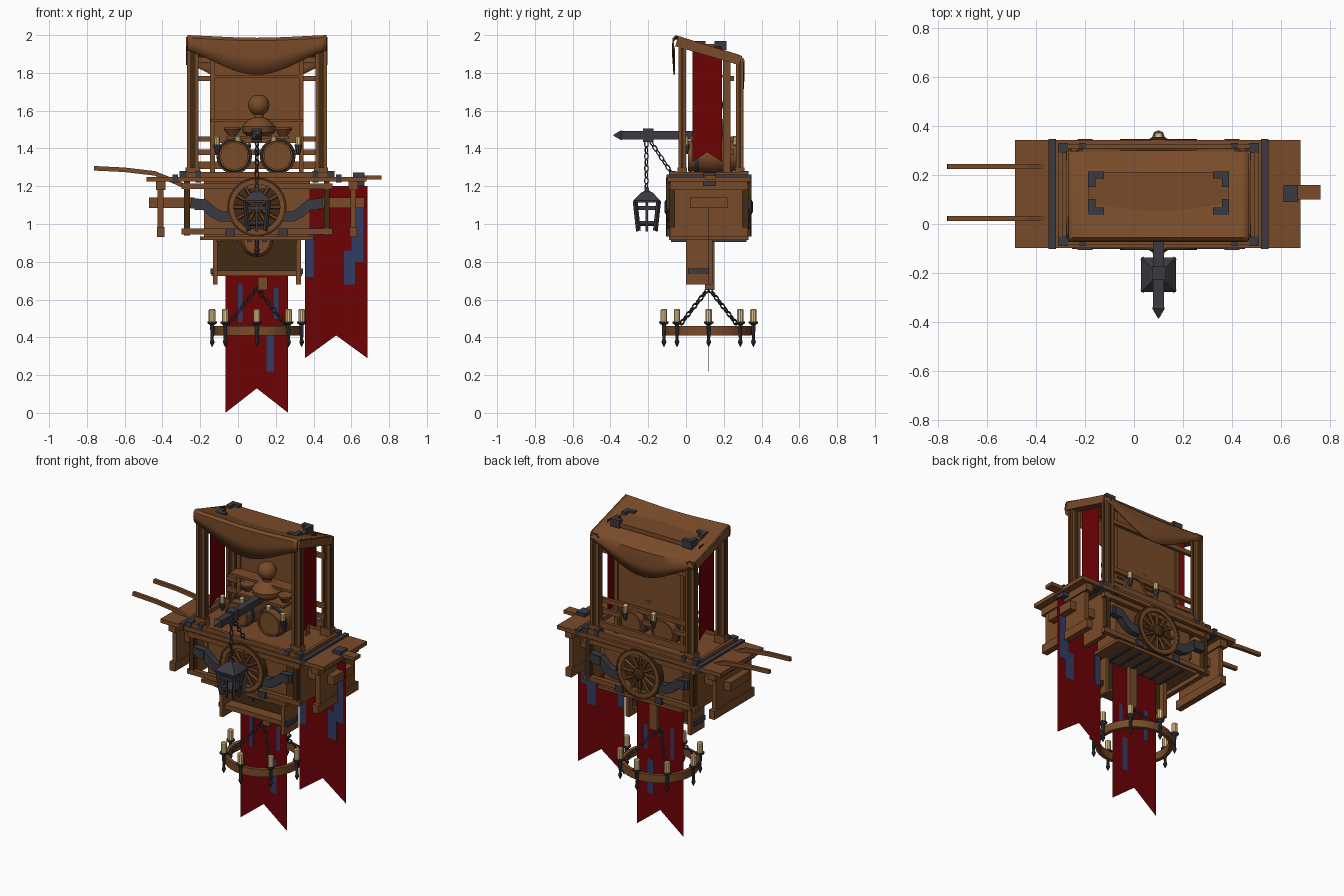
import bpy, bmesh, math
from mathutils import Vector, Matrix

if bpy.data.objects.get("Cube"):
    bpy.data.objects.remove(bpy.data.objects["Cube"])

def material(name, r, g, b):
    m = bpy.data.materials.new(name)
    m.use_nodes = True
    m.diffuse_color = (r, g, b, 1)
    m.node_tree.nodes["Principled BSDF"].inputs["Base Color"].default_value = (r, g, b, 1)
    return m

WOOD = material("brown wood", 0.19, 0.07, 0.022)
DARK = material("dark wood", 0.055, 0.023, 0.006)
IRON = material("dark iron", 0.042, 0.042, 0.052)
RED = material("red cloth", 0.15, 0.0005, 0.0015)
BLUE = material("blue cloth", 0.03, 0.045, 0.13)
WAX = material("cream wax", 0.8, 0.59, 0.27)
CX, CY = 0.1, 0.12
X, Y, Z = Vector((1, 0, 0)), Vector((0, 1, 0)), Vector((0, 0, 1))

def finish(name, mat, bm, smooth=False):
    me = bpy.data.meshes.new(name)
    bmesh.ops.recalc_face_normals(bm, faces=bm.faces)
    for f in bm.faces:
        f.smooth = smooth
    bm.to_mesh(me)
    bm.free()
    if smooth:
        me.set_sharp_from_angle(angle=math.radians(35))
    me.materials.append(mat)
    ob = bpy.data.objects.new(name, me)
    bpy.context.collection.objects.link(ob)
    return ob

def box(name, mat, x, y, z):
    """Box from three (low, high) ranges."""
    bm = bmesh.new()
    bmesh.ops.create_cube(bm, size=1)
    for v in bm.verts:
        v.co = [a[0] + (c + 0.5) * (a[1] - a[0]) for a, c in zip((x, y, z), v.co)]
    return finish(name, mat, bm)

def mid(c, w):
    return (c - w / 2, c + w / 2)

def beam(name, mat, points, wide, tall):
    """Rectangular bar swept through points."""
    bm = bmesh.new()
    pts = [Vector(p) for p in points]
    rings = []
    for i, p in enumerate(pts):
        d = (pts[min(i + 1, len(pts) - 1)] - pts[max(i - 1, 0)]).normalized()
        side = d.cross(Z).normalized()
        up = side.cross(d)
        rings.append([bm.verts.new(p + side * a * wide / 2 + up * b * tall / 2)
                      for a, b in ((-1, -1), (1, -1), (1, 1), (-1, 1))])
    for a, b in zip(rings, rings[1:]):
        for k in range(4):
            bm.faces.new((a[k], a[k - 1], b[k - 1], b[k]))
    bm.faces.new(rings[0])
    bm.faces.new(rings[-1])
    return finish(name, mat, bm)

def lathe(name, mat, centre, profile, axis=Z, n=16, closed=False, turn=0):
    """Revolve (radius, height) pairs around an axis."""
    bm = bmesh.new()
    rot = Z.rotation_difference(axis).to_matrix()
    rings = [[bm.verts.new(Vector(centre) + rot @ Vector((
        r * math.cos(turn + math.tau * k / n), r * math.sin(turn + math.tau * k / n), h)))
        for k in range(n)] for r, h in profile]
    pairs = list(zip(rings, rings[1:])) + ([(rings[-1], rings[0])] if closed else [])
    for a, b in pairs:
        for k in range(n):
            bm.faces.new((a[k - 1], a[k], b[k], b[k - 1]))
    if not closed:
        bm.faces.new(rings[0])
        bm.faces.new(rings[-1])
    return finish(name, mat, bm, n > 6)

def hoop(name, mat, centre, r0, r1, h, axis=Z, n=24):
    return lathe(name, mat, centre, [(r0, -h), (r1, -h), (r1, h), (r0, h)], axis, n, True)

def chain(name, a, b):
    """Oval links, each turned a quarter from the last."""
    a, b = Vector(a), Vector(b)
    bm = bmesh.new()
    count = round((b - a).length / 0.031)
    rot = Z.rotation_difference(b - a).to_matrix()
    for i in range(count):
        c = a.lerp(b, (i + 0.5) / count)
        spin = rot @ Matrix.Rotation(i * math.pi / 2 + 0.6, 3, 'Z')
        rows = []
        for k in range(10):
            t = math.tau * k / 10
            rows.append([bm.verts.new(c + spin @ Vector((
                (0.011 + 0.004 * math.cos(q)) * math.cos(t), 0.004 * math.sin(q),
                (0.018 + 0.004 * math.cos(q)) * math.sin(t))))
                for q in (0, math.pi / 2, math.pi, math.pi * 1.5)])
        for k in range(10):
            for j in range(4):
                bm.faces.new((rows[k - 1][j - 1], rows[k - 1][j], rows[k][j], rows[k][j - 1]))
    finish(name, IRON, bm)

def banner(name, start, across, width, drop, notch):
    s, w = Vector(start), across * width
    bm = bmesh.new()
    bm.faces.new([bm.verts.new(p) for p in (s, s + w, s + w - Z * drop,
                                            s + w / 2 - Z * (drop - notch), s - Z * drop)])
    finish(name, RED, bm)

def candle(name, x, y, z, h=0.06, r=0.018):
    lathe(name, WAX, (x, y, z), [(r, 0), (r, h * 0.93), (r * 0.7, h)], n=10)

# Wagon body, counter and tray rim
box("wagon_body", WOOD, (-0.18, 0.38), (-0.05, 0.29), (0.93, 1.24))
box("body_bottom", WOOD, (-0.2, 0.4), (-0.09, 0.33), (0.915, 0.935))
box("counter", WOOD, (-0.485, 0.68), (-0.098, 0.342), (1.225, 1.25))
for y in (-0.075, 0.315):
    box("tray_rim", WOOD, (-0.31, 0.51), mid(y, 0.02), (1.25, 1.275))
    for z in (0.96, 1.2):
        box("body_rail", WOOD, (-0.3, 0.5), mid(y, 0.03), mid(z, 0.03))
for s in (-1, 1):
    box("tray_end", WOOD, mid(CX + s * 0.4, 0.02), (-0.085, 0.325), (1.25, 1.275))
    box("counter_strap", IRON, mid(CX + s * 0.433, 0.03), (-0.102, 0.346), (1.22, 1.262))
    # Trestle ends with feet, a stretcher and its end plate
    box("body_end", WOOD, mid(CX + s * 0.37, 0.03), (-0.05, 0.29), (0.94, 1.225))
    box("trestle_board", WOOD, mid(CX + s * 0.51, 0.03), (-0.06, 0.3), (0.97, 1.225))
    box("trestle_foot", WOOD, mid(CX + s * 0.51, 0.04), (-0.085, 0.325), (0.93, 0.985))
    box("trestle_cap", WOOD, mid(CX + s * 0.51, 0.05), (-0.085, 0.325), (1.18, 1.225))
    box("stretcher", WOOD, mid(CX + s * 0.45, 0.24), (0.02, 0.22), (1.085, 1.14))
    for y in (-0.07, 0.31):
        box("body_corner", DARK, mid(CX + s * 0.37, 0.03), mid(y, 0.04), (0.95, 1.225))
        box("corner_iron", IRON, mid(CX + s * 0.39, 0.04), mid(y, 0.04), (1.24, 1.28))
        box("rim_clip", IRON, mid(CX + s * 0.31, 0.03), mid(y, 0.04), (1.22, 1.28))
box("counter_peg", WOOD, (0.66, 0.76), (0.1, 0.16), (1.235, 1.257))
box("peg_iron", IRON, (0.61, 0.67), (0.09, 0.16), (1.2, 1.272))
for y in (0.022, 0.235):
    beam("pull_handle", WOOD, [(-0.762, y, 1.295), (-0.6, y, 1.287), (-0.44, y, 1.268),
                               (-0.36, y, 1.235), (-0.26, y, 1.19)], 0.02, 0.024)

# Wheels and springs on front and back
for y, out in ((-0.087, -1), (0.327, 1)):
    hoop("wheel_rim", WOOD, (CX, y, 1.09), 0.122, 0.146, 0.018, Y, 28)
    hoop("wheel_tyre", DARK, (CX, y, 1.09), 0.145, 0.157, 0.02, Y, 28)
    lathe("wheel_hub", DARK, (CX, y, 1.09), [(0.025, -0.028), (0.038, -0.02), (0.038, 0.02), (0.025, 0.028)], Y)
    for k in range(12):
        a = math.tau * k / 12
        d = Vector((math.cos(a), 0, math.sin(a)))
        lathe("wheel_spoke", WOOD, (CX, y, 1.09), [(0.009, 0.03), (0.011, 0.13)], d, 6)
    lathe("wheel_back", DARK, (CX, y - out * 0.03, 1.09), [(0.13, -0.007), (0.13, 0.007)], Y, 24)
    for s in (-1, 1):
        beam("wheel_spring", IRON, [(CX + s * dx, y - out * 0.005, z) for dx, z in (
            (0.35, 1.11), (0.28, 1.105), (0.23, 1.06), (0.19, 1.04), (0.14, 1.04))], 0.04, 0.055)
        box("spring_mount", IRON, mid(CX + s * 0.3, 0.06), mid(y, 0.04), (1.075, 1.13))
        box("spring_block", IRON, mid(CX + s * 0.14, 0.05), mid(y, 0.03), (0.935, 0.975))
for k in range(6):
    box("underside_slat", IRON, mid(CX - 0.2 + 0.08 * k, 0.025), (-0.08, 0.32), (0.905, 0.92))

# Hanging rack under the wagon
box("rack_panel", DARK, (-0.12, 0.32), (0.09, 0.105), (0.74, 0.92))
box("rack_beam", WOOD, (-0.14, 0.34), (0.02, 0.105), (0.725, 0.755))
for s in (-1, 1):
    box("rack_side", WOOD, mid(CX + s * 0.22, 0.025), (0.0, 0.14), (0.68, 0.92))
    box("rack_bolt", IRON, mid(CX + s * 0.235, 0.02), (0.01, 0.12), (0.735, 0.765))
lathe("rack_keg", WOOD, (CX, 0.06, 0.91), [(0.07, -0.03), (0.085, 0), (0.07, 0.03)], Y)
lathe("rack_spike", IRON, (CX, 0.015, 0.83), [(0.003, 0), (0.014, 0.03), (0.008, 0.045), (0.012, 0.09)], n=8)
box("chain_post", WOOD, mid(CX + 0.03, 0.055), (0.126, 0.15), (0.65, 0.915))
box("chain_block", WOOD, mid(CX + 0.03, 0.05), (0.1, 0.14), (0.65, 0.72))

# Ring of candles on chains
hoop("candle_ring", WOOD, (CX, CY, 0.435), 0.205, 0.228, 0.025, n=32)
for k in range(8):
    a = math.tau * k / 8
    x, y = CX + 0.237 * math.cos(a), CY + 0.237 * math.sin(a)
    lathe("candle_spike", IRON, (x, y, 0), [(0.002, 0.35), (0.013, 0.375), (0.008, 0.39),
          (0.011, 0.465), (0.025, 0.475), (0.025, 0.485)], n=8)
    candle("ring_candle", x, y, 0.485, 0.065)
    if k % 2:
        chain("ring_chain", (CX, CY, 0.66), (CX + 0.21 * math.cos(a), CY + 0.21 * math.sin(a), 0.47))

# Swallowtail banners with thin blue patches
banner("centre_banner", (-0.067, CY, 0.91), X, 0.333, 0.91, 0.13)
banner("left_banner", (0.355, CY, 1.2), X, 0.33, 0.91, 0.12)
for x, z in (((0.6, 0.665), (0.8, 1.12)), ((0.56, 0.62), (0.68, 0.86)), ((0.36, 0.4), (0.72, 0.95))):
    box("left_banner_patch", BLUE, x, mid(CY, 0.002), z)
for x, z in (((0.15, 0.19), (0.22, 0.44)), ((0.0, 0.025), (0.48, 0.68)), ((0.19, 0.215), (0.5, 0.66))):
    box("centre_banner_patch", BLUE, x, mid(CY, 0.002), z)
for s in (-1, 1):
    banner("side_banner", (CX + s * 0.325, 0.035, 1.94), Y, 0.155, 0.61, 0.05)

# Canopy frame with posts built from a dark core and lighter edge strips
for s in (-1, 1):
    x = CX + s * 0.34
    for y, top in ((-0.02, 1.97), (0.285, 1.88)):
        box("post_core", DARK, mid(x, 0.046), mid(y, 0.03), (1.25, top))
        for d in (-1, 1):
            for e in (-1, 1):
                box("post_edge", WOOD, mid(x + d * 0.022, 0.016), mid(y + e * 0.014, 0.013), (1.25, top))
        box("post_shoe", WOOD, mid(x, 0.075), mid(y, 0.05), (1.25, 1.3))
    beam("canopy_rafter", WOOD, [(x + s * 0.01, -0.05, 1.965), (x + s * 0.01, 0.29, 1.865)], 0.05, 0.05)
    box("panel_stile", WOOD, mid(CX + s * 0.235, 0.025), (0.195, 0.235), (1.25, 1.89))
for z in (1.38, 1.45, 1.77, 1.87):
    box("back_rail", WOOD, (-0.25, 0.45), (0.235, 0.255), mid(z, 0.028))
box("back_panel", WOOD, (-0.14, 0.34), (0.205, 0.225), (1.43, 1.89))
box("panel_ledge", WOOD, (-0.14, 0.34), (0.19, 0.21), (1.775, 1.79))
box("shelf", WOOD, (-0.145, 0.345), (0.12, 0.21), (1.54, 1.555))
box("low_rail", WOOD, (-0.22, 0.42), (0.275, 0.295), (1.29, 1.33))

# Draped canopy cloth
bm = bmesh.new()
rows = []
for i in range(25):
    t = i / 12 - 1
    sag = (1 + math.cos(math.pi * t)) / 4 + (1 - t * t) / 2
    front, back, dip = 0.08 + 0.13 * sag, 0.04 + 0.145 * sag, 0.014 * sag
    line = [(-0.066, 2 - front), (-0.073, 2 - front * 0.55), (-0.07, 1.985 - dip), (-0.055, 2 - dip),
            (0.12, 1.945 - dip), (0.285, 1.895 - dip), (0.3, 1.88 - dip),
            (0.31, 1.89 - back * 0.6), (0.305, 1.89 - back)]
    rows.append([bm.verts.new((CX + 0.368 * t, y, z)) for y, z in line])
for a, b in zip(rows, rows[1:]):
    for k in range(len(a) - 1):
        bm.faces.new((a[k], b[k], b[k + 1], a[k + 1]))
cloth = finish("canopy_cloth", WOOD, bm, True)
cloth.modifiers.new("thickness", 'SOLIDIFY').thickness = 0.008

# Roof board with iron corners
box("roof_board", WOOD, (-0.185, 0.385), (0.042, 0.21), (1.925, 1.952))
for s in (-1, 1):
    for y, d in ((0.042, 1), (0.21, -1)):
        x = CX + s * 0.288
        box("board_iron_long", IRON, sorted((x, x - s * 0.065)), sorted((y - d * 0.005, y + d * 0.025)), (1.92, 1.97))
        box("board_iron_short", IRON, sorted((x, x - s * 0.03)), sorted((y - d * 0.005, y + d * 0.06)), (1.92, 1.97))

# Barrels, candles and jug on the counter
for x in (-0.02, 0.21):
    lathe("barrel", WOOD, (x, 0.14, 1.36), [(0.055, -0.12), (0.07, -0.12), (0.07, -0.13), (0.08, -0.13),
          (0.095, 0), (0.08, 0.13), (0.07, 0.13), (0.07, 0.12)], Y, 20)
    for y in (0.06, 0.22):
        hoop("barrel_hoop", IRON, (x, y, 1.36), 0.08, 0.094, 0.01, Y, 20)
for x, y in ((-0.11, 0.0), (0.0, 0.04), (0.19, 0.04), (0.32, 0.0), (0.05, 0.26), (0.25, 0.26)):
    lathe("candle_cup", IRON, (x, y, 1.4), [(0.01, -0.03), (0.02, 0.015), (0.02, 0.02)], n=8)
    candle("counter_candle", x, y, 1.42, 0.045, 0.015)
box("barrel_plank", WOOD, (-0.06, 0.27), (0.08, 0.2), (1.45, 1.465))
lathe("jug", WOOD, (CX + 0.01, 0.14, 1.455), [(0.05, 0), (0.085, 0.03), (0.09, 0.06), (0.06, 0.095), (0.025, 0.11), (0.025, 0.125)]
      + [(0.057 * math.sin(a * math.pi / 8), 0.175 - 0.057 * math.cos(a * math.pi / 8)) for a in range(2, 8)])
for x in (-0.03, 0.24):
    lathe("bowl", WOOD, (x, 0.14, 1.465), [(0.02, 0), (0.045, 0.035), (0.045, 0.045)])

# Iron crane arm with lantern
box("crane_arm", IRON, mid(CX, 0.045), (-0.34, 0.2), (1.448, 1.492))
lathe("crane_tip", IRON, (CX, -0.33, 1.47), [(0.03, 0), (0.036, 0.015), (0.003, 0.055)], -Y, 4, turn=math.pi / 4)
box("crane_block", IRON, mid(CX, 0.055), mid(-0.2, 0.055), (1.435, 1.505))
chain("lantern_chain", (CX, -0.21, 1.44), (CX, -0.21, 1.18))
chain("stay_chain", (CX, -0.19, 1.44), (CX, -0.07, 1.26))
LY, Q = -0.207, math.pi / 4
lathe("lantern_roof", IRON, (CX, LY, 0), [(0.1, 1.115), (0.1, 1.125), (0.045, 1.165), (0.018, 1.175), (0.012, 1.195)], n=4, turn=Q)
lathe("lantern_base", IRON, (CX, LY, 0), [(0.05, 0.99), (0.066, 1.0), (0.066, 1.015)], n=4, turn=Q)
for sx in (-1, 1):
    for sy in (-1, 1):
        beam("lantern_bar", IRON, [(CX + sx * 0.045, LY + sy * 0.045, 0.965),
                                   (CX + sx * 0.062, LY + sy * 0.062, 1.12)], 0.018, 0.018)
    box("lantern_rail", IRON, mid(CX, 0.11), mid(LY + sx * 0.054, 0.01), mid(1.085, 0.02))
    box("lantern_rail_side", IRON, mid(CX + sx * 0.054, 0.01), mid(LY, 0.11), mid(1.085, 0.02))
    box("lantern_mullion", IRON, mid(CX, 0.014), mid(LY + sx * 0.052, 0.01), (0.96, 1.12))
    box("lantern_mullion_side", IRON, mid(CX + sx * 0.052, 0.01), mid(LY, 0.014), (0.96, 1.12))
